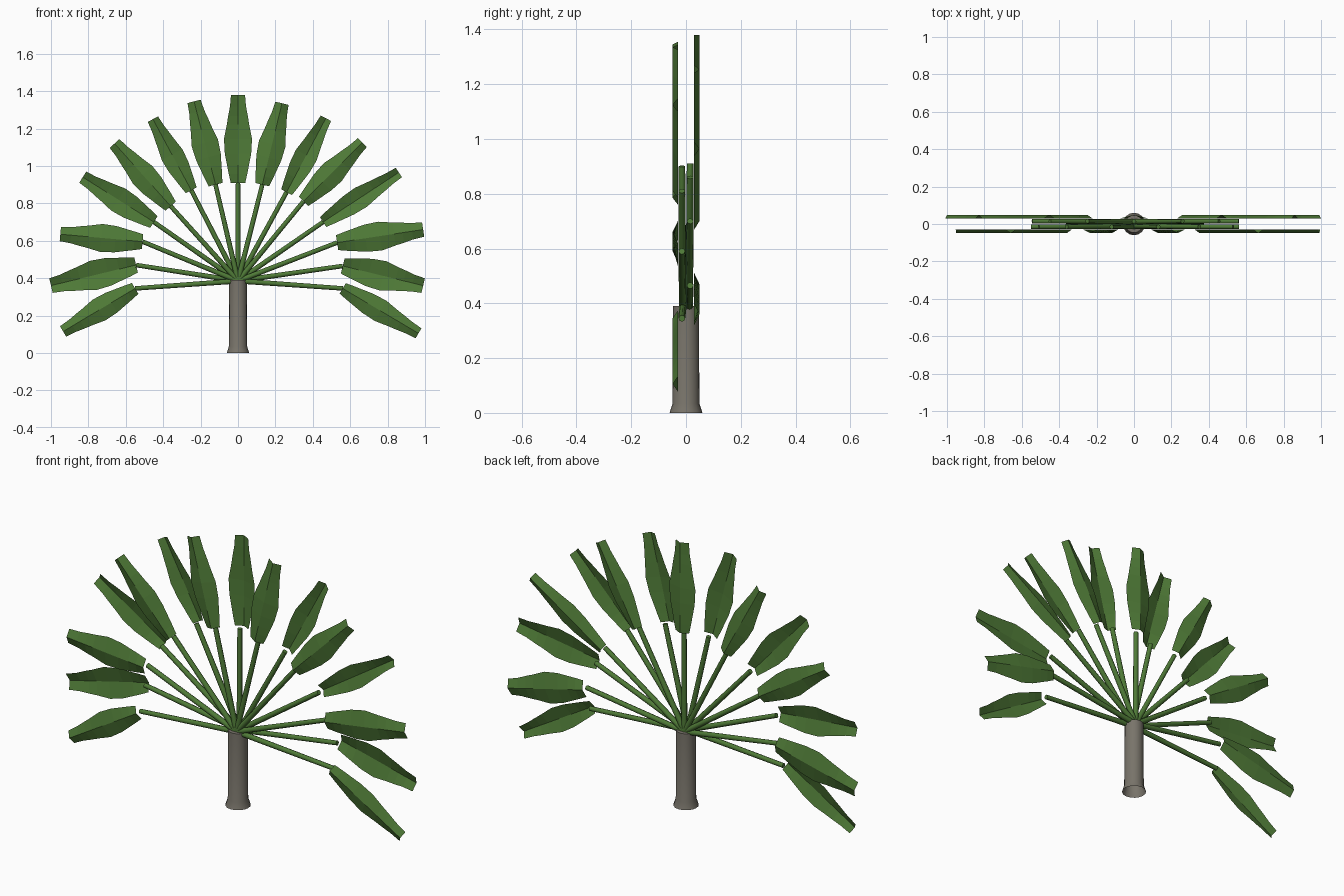
import bpy, bmesh, math
from mathutils import Vector

if "Cube" in bpy.data.objects:
    bpy.data.objects.remove(bpy.data.objects["Cube"])


def material(name, rgb):
    m = bpy.data.materials.new(name)
    m.diffuse_color = (*rgb, 1)
    m.use_nodes = True
    m.node_tree.nodes["Principled BSDF"].inputs["Base Color"].default_value = m.diffuse_color
    return m


GREEN = material("leaf green", (0.078, 0.195, 0.038))
BARK = material("bark grey", (0.19, 0.175, 0.145))


def finish(name, bm, mat, smooth=False):
    me = bpy.data.meshes.new(name)
    bm.to_mesh(me)
    bm.free()
    me.materials.append(mat)
    for p in me.polygons:
        p.use_smooth = smooth and len(p.vertices) == 4
    ob = bpy.data.objects.new(name, me)
    bpy.context.collection.objects.link(ob)
    return ob


def tube(name, rings, sides, mat, cap_start, cap_end):
    """Skin circles given as (centre, radius) along a straight axis."""
    bm = bmesh.new()
    axis = (rings[-1][0] - rings[0][0]).normalized()
    u = axis.cross(Vector((0, 1, 0))).normalized()
    v = axis.cross(u)
    loops = []
    for centre, r in rings:
        angles = [2 * math.pi * i / sides for i in range(sides)]
        loops.append([bm.verts.new(centre + r * (math.cos(a) * u + math.sin(a) * v)) for a in angles])
    for a, b in zip(loops, loops[1:]):
        for i in range(sides):
            j = (i + 1) % sides
            bm.faces.new((a[i], a[j], b[j], b[i]))
    if cap_start:
        bm.faces.new(loops[0][::-1])
    if cap_end:
        bm.faces.new(loops[-1])
    return finish(name, bm, mat, True)


# Leaf outline: position along the length, share of the full half width
OUTLINE = [(0, .52), (.1, .66), (.2, .78), (.33, .94), (.5, 1),
           (.66, .8), (.76, .7), (.87, .57), (1, .5)]


def leaf(name, base, tip, width, side):
    """Sheet folded along the midrib, ridge facing away from the fan."""
    bm = bmesh.new()
    along = tip - base
    across = Vector((-along.z, 0, along.x)).normalized()
    rows = []
    for t, w in OUTLINE:
        c = base + along * t
        off = across * w * width / 2
        edge, ridge = Vector((0, side * .030, 0)), Vector((0, side * .049, 0))
        rows.append([bm.verts.new(p) for p in (c - off + edge, c + ridge, c + off + edge)])
    for a, b in zip(rows, rows[1:]):
        for i in range(2):
            bm.faces.new((a[i], a[i + 1], b[i + 1], b[i]))
    return finish(name, bm, GREEN)


# Trunk with flared foot
tube("trunk", [(Vector((0, 0, z)), r) for z, r in
               ((0, .06), (.035, .049), (.39, .047))], 16, BARK, False, True)

# Fan of fronds: base x, base z, tip x, tip z, leaf width
FRONDS = [
    (-.55, .345, -.935, .115, .13), (-.545, .47, -1.0, .36, .16),
    (-.51, .595, -.95, .635, .15), (-.45, .70, -.83, .94, .14),
    (-.36, .785, -.66, 1.12, .14), (-.25, .87, -.455, 1.25, .125),
    (-.12, .90, -.235, 1.345, .145), (0, .91, 0, 1.38, .15),
    (.13, .90, .235, 1.335, .145), (.26, .86, .47, 1.255, .125),
    (.35, .81, .665, 1.125, .135), (.455, .70, .86, .965, .12),
    (.53, .59, .99, .66, .155), (.56, .465, .99, .36, .16),
    (.56, .345, .965, .105, .125)]

for n, (bx, bz, tx, tz, width) in enumerate(FRONDS, 1):
    side = 1 if n % 2 == 0 else -1     # leaves alternate back and front
    start = Vector((0, side * .012, .385))
    end = Vector((bx, side * .015, bz))
    tube(f"stalk_{n}", [(start, .014), (end, .012)], 8, GREEN, True, True)
    leaf(f"leaf_{n}", Vector((bx, 0, bz)), Vector((tx, 0, tz)), width, side)

# Keep the trunk foot crease sharp
bpy.ops.object.select_all(action='DESELECT')
trunk = bpy.data.objects["trunk"]
trunk.select_set(True)
bpy.context.view_layer.objects.active = trunk
bpy.ops.object.shade_smooth_by_angle(angle=math.radians(30))
